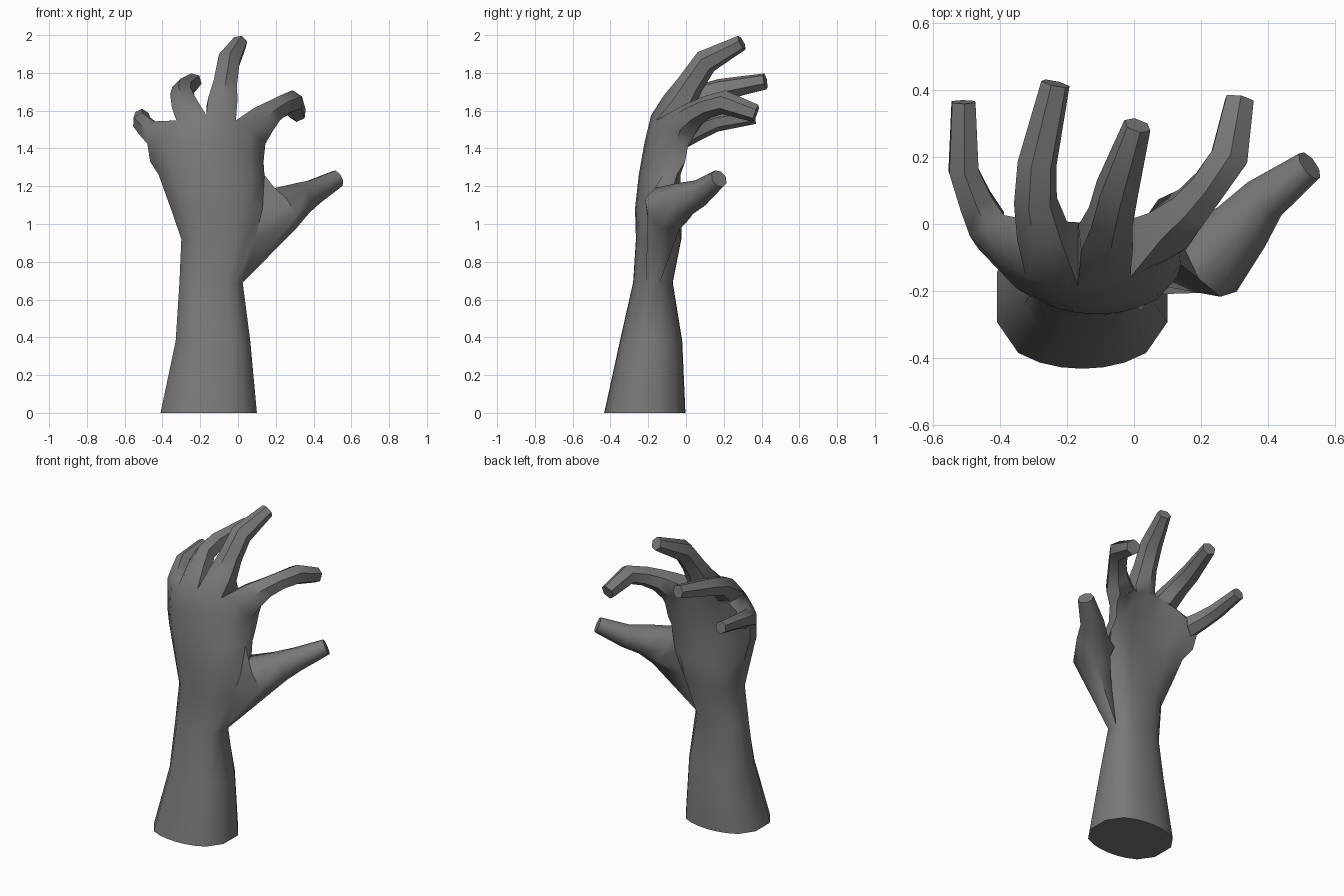
import bpy, bmesh
from math import radians, pi, sqrt, sin, cos, atan2
from mathutils import Vector

if "Cube" in bpy.data.objects:
    bpy.data.objects.remove(bpy.data.objects["Cube"], do_unlink=True)

COLS = 9  # columns across the hand, two per finger

# z, left x, right x, middle y, half depth, cupping, drop at the sides
LEVELS = [
    (0.00, -0.41, 0.10, -0.218, 0.215, 0.00, 0.00),
    (0.38, -0.33, 0.065, -0.185, 0.165, 0.00, 0.00),
    (0.69, -0.31, 0.025, -0.175, 0.105, 0.00, 0.00),
    (0.92, -0.30, 0.09, -0.145, 0.120, 0.00, 0.00),
    (1.08, -0.355, 0.13, -0.145, 0.125, 0.03, 0.00),
    (1.26, -0.42, 0.14, -0.145, 0.105, 0.06, 0.00),
    (1.43, -0.465, 0.135, -0.12, 0.10, 0.08, 0.10),
    (1.575, -0.48, 0.145, -0.09, 0.095, 0.07, 0.15),
]

# Centre and radius of each section, from the knuckle to the tip
LITTLE = [(-0.44, 0.0, 1.475, 0.065), (-0.475, 0.07, 1.505, 0.055),
          (-0.51, 0.16, 1.54, 0.048), (-0.51, 0.365, 1.57, 0.038)]
RING = [(-0.275, -0.02, 1.61, 0.075), (-0.295, 0.07, 1.675, 0.062),
        (-0.29, 0.18, 1.71, 0.057), (-0.235, 0.42, 1.755, 0.042)]
MIDDLE = [(-0.085, -0.04, 1.635, 0.085), (-0.07, 0.02, 1.735, 0.068),
          (-0.05, 0.105, 1.86, 0.063), (0.01, 0.295, 1.96, 0.04)]
INDEX = [(0.115, 0.0, 1.54, 0.085), (0.17, 0.05, 1.585, 0.065),
         (0.225, 0.115, 1.62, 0.057), (0.285, 0.2, 1.645, 0.06),
         (0.315, 0.37, 1.585, 0.045)]
THUMB = [(0.23, -0.10, 1.08, 0.125), (0.32, -0.01, 1.13, 0.088),
         (0.39, 0.075, 1.165, 0.068), (0.525, 0.175, 1.24, 0.046)]


def hand_ring(bm, level):
    """One closed section of the arm or palm, as its back and its inner row."""
    z, left, right, mid, half, cup, drop = level
    rows = []
    for side in (-1, 1):
        row = []
        for j in range(COLS):
            u = 2 * j / (COLS - 1) - 1
            depth = half * (0.35 + 0.65 * sqrt(1 - u * u))
            row.append(bm.verts.new((left + (right - left) * (u + 1) / 2,
                                     mid + cup * u * u + side * depth,
                                     z - drop * abs(u) ** 2.5)))
        rows.append(row)
    return rows


def bridge(bm, a, b, skip=None):
    n = len(a)
    for i in range(n):
        if i != skip:
            k = (i + 1) % n
            bm.faces.new((a[i], a[k], b[k], b[i]))


def grow_finger(bm, loop, sections):
    """Continue an open loop through round sections and close the tip."""
    n = len(loop)
    base = sum((v.co for v in loop), Vector()) / n
    path = [base] + [Vector(s[:3]) for s in sections]
    prev = loop
    for i, section in enumerate(sections, 1):
        centre = path[i]
        tangent = (path[min(i + 1, len(path) - 1)] - path[i - 1]).normalized()
        e1 = tangent.orthogonal().normalized()
        e2 = tangent.cross(e1)
        pc = sum((v.co for v in prev), Vector()) / n
        # turn the even section so that it lines up with the previous one
        best = (-1, 0, 1)
        for sign in (1, -1):
            c = s = 0
            for j, v in enumerate(prev):
                d = v.co - pc
                a = atan2(d.dot(e2), d.dot(e1)) - sign * 2 * pi * j / n
                c, s = c + cos(a), s + sin(a)
            best = max(best, (c * c + s * s, atan2(s, c), sign))
        ring = []
        for j in range(n):
            a = best[1] + best[2] * 2 * pi * j / n
            ring.append(bm.verts.new(
                centre + section[3] * 1.06 * (e1 * cos(a) + e2 * sin(a))))
        bridge(bm, prev, ring)
        prev = ring
    bm.faces.new(prev)


bm = bmesh.new()

# Forearm and palm, left open where the thumb starts
rows = [hand_ring(bm, level) for level in LEVELS]
rings = [back + inner[::-1] for back, inner in rows]
thumb_levels = range(2, 6)
for i in range(len(rings) - 1):
    bridge(bm, rings[i], rings[i + 1],
           skip=COLS - 1 if i in thumb_levels[:-1] else None)
bm.faces.new(rings[0])

# Thumb from the side of the palm
thumb_loop = [rows[i][0][-1] for i in thumb_levels]
thumb_loop += [rows[i][1][-1] for i in reversed(thumb_levels)]
grow_finger(bm, thumb_loop, THUMB)

# Four fingers along the top of the palm
back, inner = rows[-1]
for k, finger in enumerate((LITTLE, RING, MIDDLE, INDEX)):
    cols = slice(2 * k, 2 * k + 3)
    grow_finger(bm, back[cols] + inner[cols][::-1], finger)

bmesh.ops.recalc_face_normals(bm, faces=bm.faces)
mesh = bpy.data.meshes.new("hand")
bm.to_mesh(mesh)
bm.free()
hand = bpy.data.objects.new("hand", mesh)
bpy.context.collection.objects.link(hand)

# Plain grey colour
grey = bpy.data.materials.new("dark grey")
grey.use_nodes = True
colour = (0.19, 0.19, 0.19, 1)
grey.diffuse_color = colour
grey.node_tree.nodes["Principled BSDF"].inputs["Base Color"].default_value = colour
mesh.materials.append(grey)

bpy.ops.object.select_all(action="DESELECT")
hand.select_set(True)
bpy.context.view_layer.objects.active = hand
bpy.ops.object.shade_smooth_by_angle(angle=radians(55))
